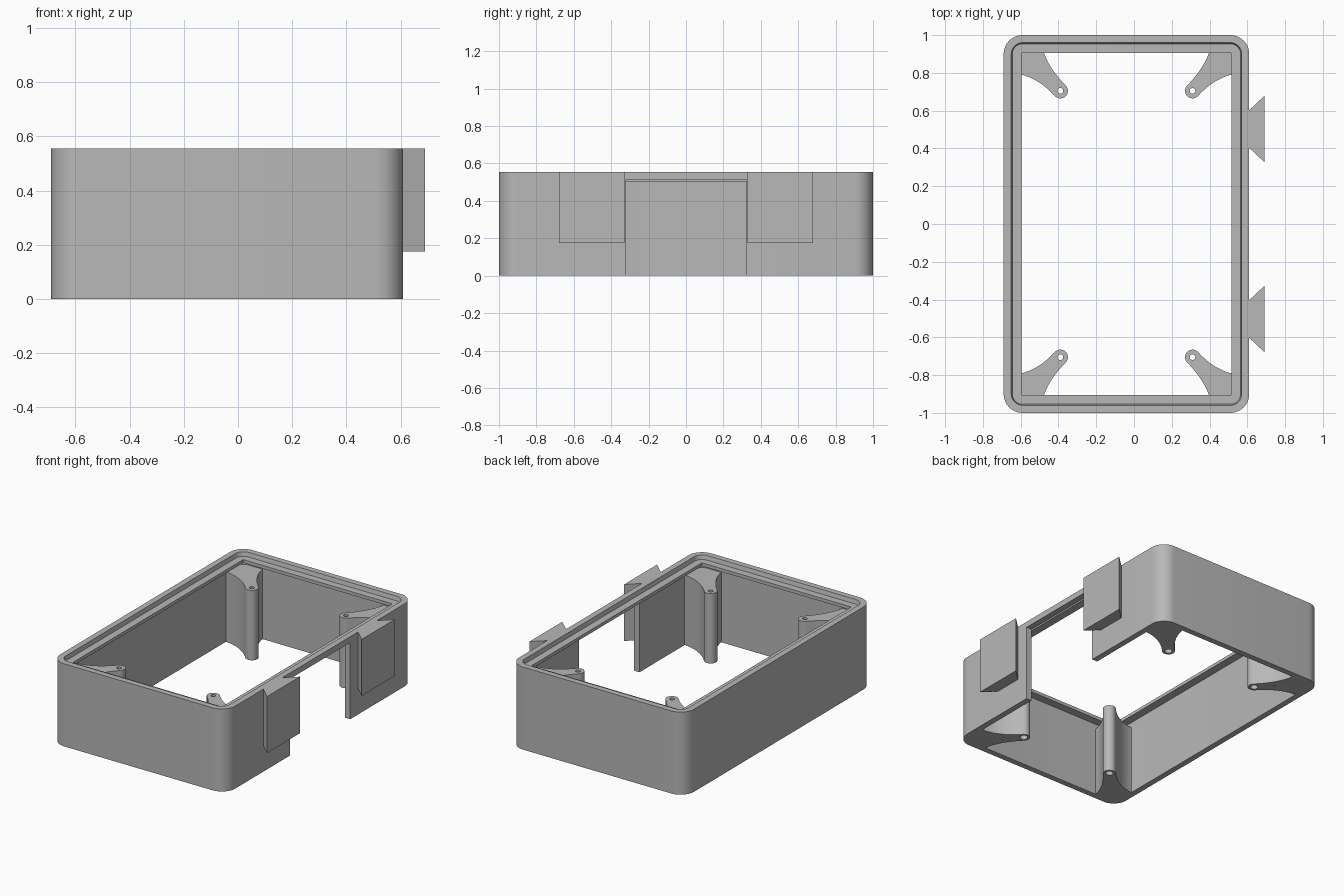
import bpy, bmesh
from math import sin, cos, pi, radians
from mathutils import Vector

if "Cube" in bpy.data.objects:
    bpy.data.objects.remove(bpy.data.objects["Cube"], do_unlink=True)

grey = bpy.data.materials.new("plain grey")
grey.use_nodes = True
grey.diffuse_color = (0.48, 0.48, 0.48, 1)
grey.node_tree.nodes["Principled BSDF"].inputs["Base Color"].default_value = grey.diffuse_color

CENTRE_X = -0.04
HALF_X, HALF_Y, HEIGHT = 0.65, 1.0, 0.555
CORNER = 0.1
WALL = 0.04
POST_TOP = 0.47


def finish(name, bm):
    bmesh.ops.recalc_face_normals(bm, faces=bm.faces)
    mesh = bpy.data.meshes.new(name)
    bm.to_mesh(mesh)
    bm.free()
    mesh.materials.append(grey)
    obj = bpy.data.objects.new(name, mesh)
    bpy.context.collection.objects.link(obj)
    return obj


def select_only(obj):
    bpy.ops.object.select_all(action='DESELECT')
    obj.select_set(True)
    bpy.context.view_layer.objects.active = obj


def smooth(obj):
    select_only(obj)
    bpy.ops.object.shade_smooth_by_angle(angle=radians(30))


def prism(name, outline, z0, z1):
    """Extrude a flat outline upwards."""
    bm = bmesh.new()
    face = bm.faces.new([bm.verts.new((x, y, z0)) for x, y in outline])
    top = bmesh.ops.extrude_face_region(bm, geom=[face])
    verts = [v for v in top["geom"] if isinstance(v, bmesh.types.BMVert)]
    bmesh.ops.translate(bm, verts=verts, vec=(0, 0, z1 - z0))
    return finish(name, bm)


def arc(cx, cy, r, a0, a1, n):
    return [(cx + r * cos(a0 + (a1 - a0) * i / n), cy + r * sin(a0 + (a1 - a0) * i / n))
            for i in range(n + 1)]


def disc(cx, cy, r):
    return arc(cx, cy, r, 0, 2 * pi, 24)[:-1]


def bezier(a, b, c, n=10):
    a, b, c = Vector(a), Vector(b), Vector(c)
    return [tuple(a * (1 - t) ** 2 + b * 2 * t * (1 - t) + c * t * t)
            for t in (i / n for i in range(n + 1))]


def cut(obj, cutter):
    cutter.hide_render = True
    mod = obj.modifiers.new("cut", 'BOOLEAN')
    mod.operation, mod.solver, mod.object = 'DIFFERENCE', 'EXACT', cutter
    select_only(obj)
    bpy.ops.object.modifier_apply(modifier=mod.name)
    bpy.data.objects.remove(cutter, do_unlink=True)


def rounded_rect(inset):
    hx, hy, r = HALF_X - inset, HALF_Y - inset, max(CORNER - inset, 0.004)
    points = []
    for k, (sx, sy) in enumerate([(1, 1), (-1, 1), (-1, -1), (1, -1)]):
        points += arc(CENTRE_X + sx * (hx - r), sy * (hy - r), r,
                      k * pi / 2, (k + 1) * pi / 2, 12)
    return points


# Open frame: wall section with stepped rim and inward lip, swept round the plan
section = [(0, 0), (0, HEIGHT), (WALL, HEIGHT), (0.046, 0.527),
           (0.095, 0.527), (0.095, 0.505), (WALL, 0.505), (WALL, 0)]
bm = bmesh.new()
rings = [[bm.verts.new((x, y, z)) for x, y in rounded_rect(inset)] for inset, z in section]
for a, b in zip(rings, rings[1:] + rings[:1]):
    for i in range(len(a)):
        j = (i + 1) % len(a)
        bm.faces.new((a[i], a[j], b[j], b[i]))
frame = finish("frame", bm)

# Side opening below the lip
x0 = CENTRE_X + HALF_X - WALL - 0.0005
cut(frame, prism("opening_cutter",
                 [(x0, -0.32), (0.7, -0.32), (0.7, 0.32), (x0, 0.32)], -0.1, 0.515))
smooth(frame)

# Corner screw posts with flared webs
BX, BY, BR = 0.35, 0.705, 0.04
d = BR * cos(pi / 4)
web = ([(0.62, 0.93), (0.58, 0.97), (0.455, 0.97)]
       + bezier((0.45, 0.96), (0.435, 0.85), (BX - d, BY + d))
       + arc(BX, BY, BR, 0.75 * pi, 1.75 * pi, 14)[1:-1]
       + bezier((BX + d, BY - d), (0.48, 0.79), (0.61, 0.80))
       + [(0.62, 0.80)])
for x_name, sx in (("left", 1), ("right", -1)):
    for y_name, sy in (("back", 1), ("front", -1)):
        def place(outline):
            return [(CENTRE_X + sx * x, sy * y) for x, y in outline]
        post = prism(f"{y_name}_{x_name}_post", place(web), 0, POST_TOP)
        # Screw hole, wider bore from below, and small pilot hole
        for x, y, r, z1 in ((BX, BY, 0.015, 0.6), (BX, BY, 0.024, 0.38), (0.44, 0.80, 0.007, 0.1)):
            cut(post, prism("hole_cutter", place(disc(x, y, r)), -0.1, z1))
        smooth(post)

# Dovetail mounting rails on the left side
side = CENTRE_X + HALF_X
for name, y in (("back", 0.503), ("front", -0.503)):
    prism(f"{name}_dovetail_rail",
          [(side - 0.01, y - 0.1), (side, y - 0.1), (0.69, y - 0.175),
           (0.69, y + 0.175), (side, y + 0.1), (side - 0.01, y + 0.1)], 0.175, HEIGHT)
